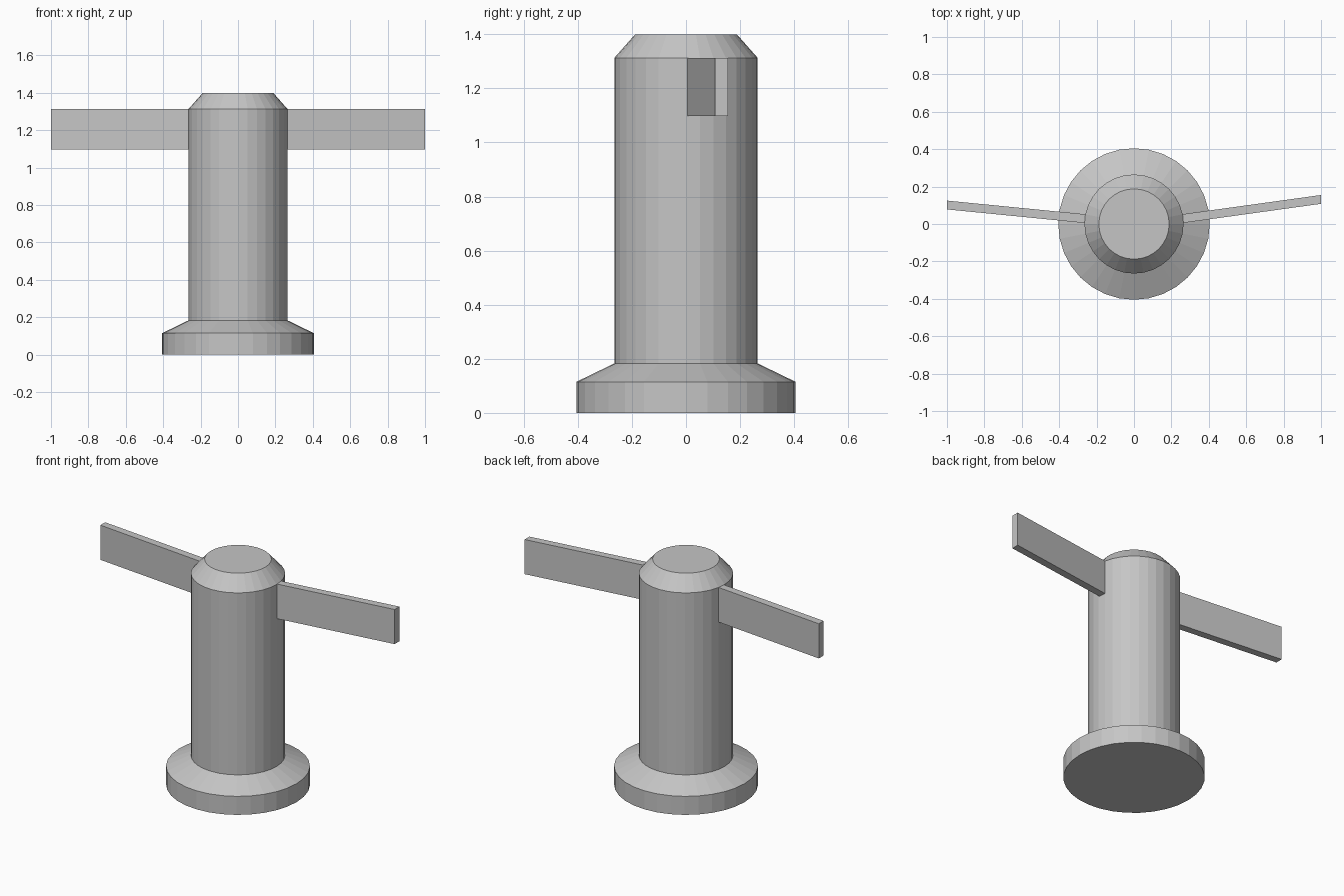
import bpy
import bmesh
from math import cos, sin, tau

if "Cube" in bpy.data.objects:
    bpy.data.objects.remove(bpy.data.objects["Cube"], do_unlink=True)

# Single grey material
GREY = (0.56, 0.56, 0.56, 1)
grey = bpy.data.materials.new("plain grey")
grey.use_nodes = True
grey.diffuse_color = GREY
grey.node_tree.nodes["Principled BSDF"].inputs["Base Color"].default_value = GREY


def finish(name, bm):
    bmesh.ops.recalc_face_normals(bm, faces=bm.faces)
    mesh = bpy.data.meshes.new(name)
    bm.to_mesh(mesh)
    bm.free()
    mesh.materials.append(grey)
    obj = bpy.data.objects.new(name, mesh)
    bpy.context.collection.objects.link(obj)
    return obj


def turned(name, profile, sides=32):
    """Faceted solid of revolution from (radius, height) pairs."""
    bm = bmesh.new()
    rings = [[bm.verts.new((r * cos(tau * i / sides), r * sin(tau * i / sides), z))
              for i in range(sides)] for r, z in profile]
    for low, high in zip(rings, rings[1:]):
        for i in range(sides):
            j = (i + 1) % sides
            bm.faces.new((low[i], low[j], high[j], high[i]))
    bm.faces.new(rings[0])
    bm.faces.new(rings[-1])
    return finish(name, bm)


def arm(name, side, tip_y):
    """Thin plank sweeping backwards from the column to its tip."""
    thick, bottom, top = 0.047, 1.098, 1.313
    root_x, root_y = 0.25, 0.004
    bm = bmesh.new()
    outline = [(root_x, root_y), (1, tip_y), (1, tip_y + thick), (root_x, root_y + thick)]
    base = bm.faces.new([bm.verts.new((side * x, y, bottom)) for x, y in outline])
    grown = bmesh.ops.extrude_face_region(bm, geom=[base])["geom"]
    bmesh.ops.translate(bm, vec=(0, 0, top - bottom),
                        verts=[v for v in grown if isinstance(v, bmesh.types.BMVert)])
    return finish(name, bm)


# Flared foot, column and bevelled cap in one turned piece
turned("column", [(0.405, 0), (0.405, 0.115), (0.265, 0.183),
                  (0.265, 1.313), (0.188, 1.4)])

# Two arms with slightly different sweep
arm("left_arm", 1, 0.108)
arm("right_arm", -1, 0.078)
